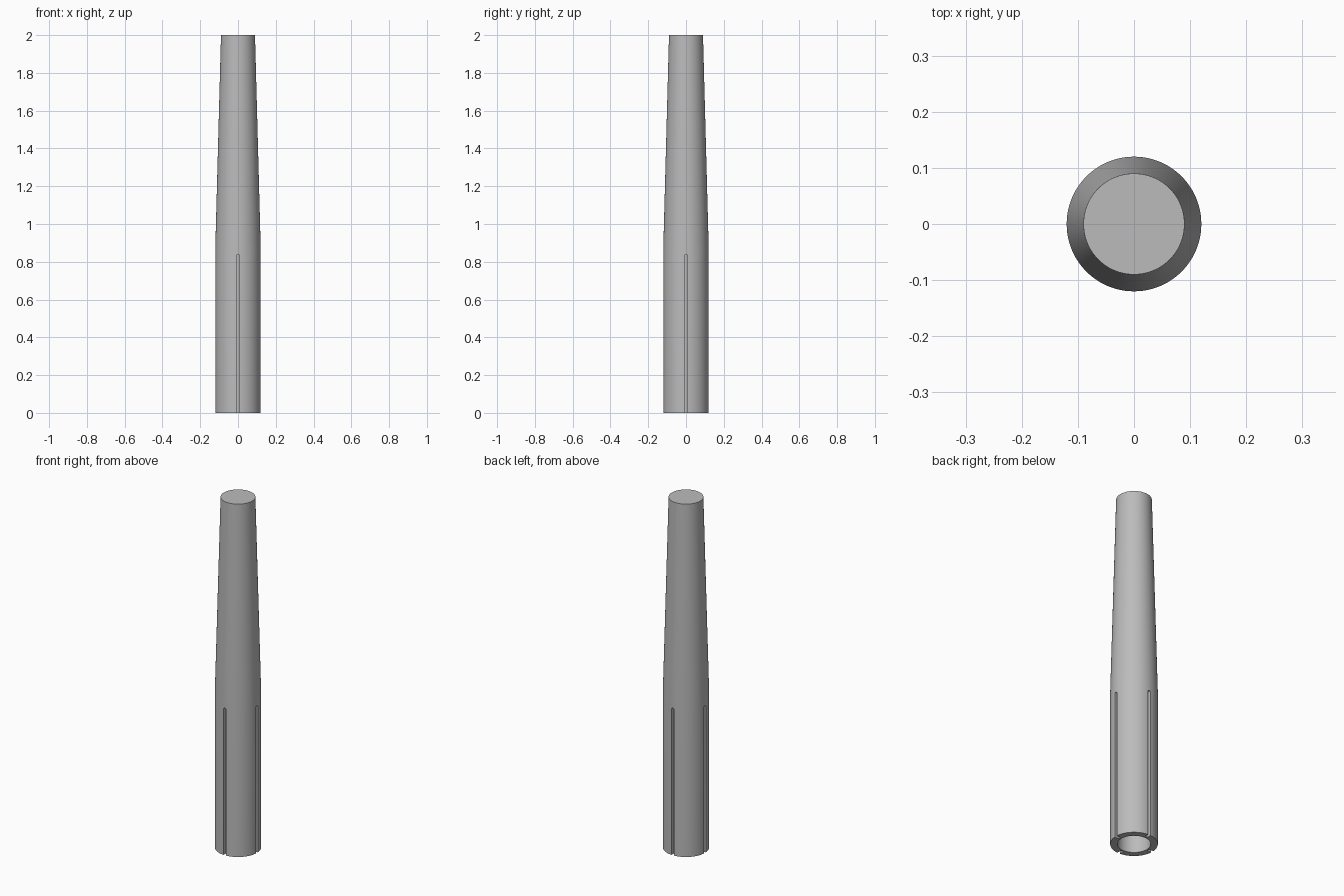
import bpy, bmesh, math
from mathutils import Matrix

if "Cube" in bpy.data.objects:
    bpy.data.objects.remove(bpy.data.objects["Cube"], do_unlink=True)

SIDES = 96
SLOT_HALF, SLOT_TOP, SLOT_FLOOR = 0.008, 0.84, 0.093

steel = bpy.data.materials.new("grey_steel")
steel.use_nodes = True
grey = (0.5, 0.5, 0.5, 1)
steel.diffuse_color = grey
steel.node_tree.nodes["Principled BSDF"].inputs["Base Color"].default_value = grey


def add_object(name, bm):
    bmesh.ops.recalc_face_normals(bm, faces=bm.faces)
    mesh = bpy.data.meshes.new(name)
    bm.to_mesh(mesh)
    bm.free()
    mesh.materials.append(steel)
    obj = bpy.data.objects.new(name, mesh)
    bpy.context.collection.objects.link(obj)
    return obj


def lathe(name, profile):
    bm = bmesh.new()
    verts = [bm.verts.new((r, 0, z)) for r, z in profile]
    edges = [bm.edges.new(pair) for pair in zip(verts, verts[1:])]
    bmesh.ops.spin(bm, geom=verts + edges, cent=(0, 0, 0), axis=(0, 0, 1),
                   angle=math.tau, steps=SIDES, use_duplicate=False)
    bmesh.ops.remove_doubles(bm, verts=bm.verts, dist=1e-5)
    return add_object(name, bm)


# Tapered sleeve with a blind bore open at the bottom
sleeve = lathe("tapered_sleeve", [(0, 2), (0.09, 2), (0.12, 0.88), (0.12, 0),
                                  (0.084, 0), (0.084, 0.88), (0, 0.88)])

# Four round-topped grooves down the straight lower half
bm = bmesh.new()
arc = [math.pi * i / 8 for i in range(9)]
outline = [(-SLOT_HALF, -0.1), (SLOT_HALF, -0.1)]
outline += [(SLOT_HALF * math.cos(a), SLOT_TOP - SLOT_HALF + SLOT_HALF * math.sin(a))
            for a in arc]
for k in range(4):
    turn = Matrix.Rotation(k * math.pi / 2, 4, "Z")
    face = bm.faces.new([bm.verts.new((x, -SLOT_FLOOR, z)) for x, z in outline])
    out = bmesh.ops.extrude_face_region(bm, geom=[face])["geom"]
    moved = [g for g in out if isinstance(g, bmesh.types.BMVert)]
    bmesh.ops.translate(bm, verts=moved, vec=(0, -0.1, 0))
    bmesh.ops.transform(bm, matrix=turn, verts=list(face.verts) + moved)
cutter = add_object("groove_cutter", bm)
cutter.hide_render = True

cut = sleeve.modifiers.new("grooves", "BOOLEAN")
cut.operation = "DIFFERENCE"
cut.solver = "EXACT"
cut.object = cutter

# Apply the cut, then discard the helper
bpy.context.view_layer.objects.active = sleeve
sleeve.select_set(True)
cutter.select_set(False)
bpy.ops.object.modifier_apply(modifier=cut.name)
bpy.data.objects.remove(cutter, do_unlink=True)
bpy.ops.object.shade_smooth_by_angle(angle=math.radians(30))
